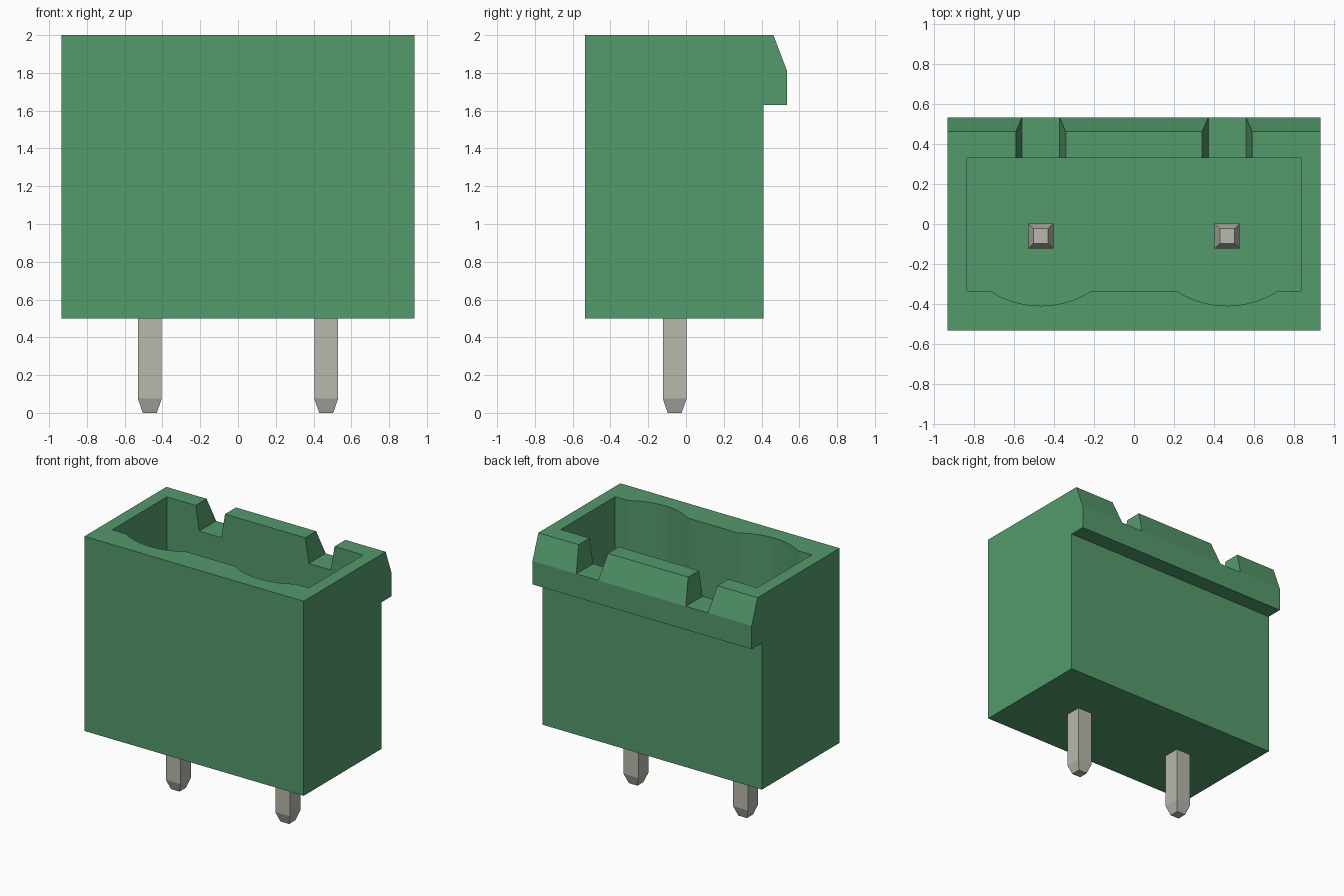
import bpy, bmesh, math
from mathutils import Vector

if "Cube" in bpy.data.objects:
    bpy.data.objects.remove(bpy.data.objects["Cube"], do_unlink=True)


def material(name, rgb):
    m = bpy.data.materials.new(name)
    m.use_nodes = True
    m.diffuse_color = (*rgb, 1)
    m.node_tree.nodes["Principled BSDF"].inputs["Base Color"].default_value = (*rgb, 1)
    return m


green = material("green plastic", (0.087, 0.328, 0.147))
tin = material("tinned metal", (0.479, 0.479, 0.423))


def finish(name, bm, mat):
    bmesh.ops.recalc_face_normals(bm, faces=bm.faces)
    mesh = bpy.data.meshes.new(name)
    bm.to_mesh(mesh)
    bm.free()
    mesh.materials.append(mat)
    ob = bpy.data.objects.new(name, mesh)
    bpy.context.collection.objects.link(ob)
    return ob


def prism(name, points, direction, mat):
    """Extrude a closed outline along a direction."""
    bm = bmesh.new()
    face = bm.faces.new([bm.verts.new(p) for p in points])
    ext = bmesh.ops.extrude_face_region(bm, geom=[face])
    moved = [g for g in ext["geom"] if isinstance(g, bmesh.types.BMVert)]
    bmesh.ops.translate(bm, verts=moved, vec=Vector(direction))
    return finish(name, bm, mat)


def cut(target, cutter):
    mod = target.modifiers.new("cut " + cutter.name, "BOOLEAN")
    mod.operation = "DIFFERENCE"
    mod.solver = "EXACT"
    mod.object = cutter
    cutter.hide_render = True
    cutter.hide_set(True)


HALF_W, PITCH = 0.935, 0.467
BASE, TOP, FLOOR = 0.5, 2.0, 0.86

# Housing: side profile with the latching lip at the back
profile = [(-0.535, BASE), (0.41, BASE), (0.41, 1.63), (0.535, 1.63),
           (0.535, 1.81), (0.463, TOP), (-0.535, TOP)]
housing = prism("housing", [(-HALF_W, y, z) for y, z in profile], (2 * HALF_W, 0, 0), green)

# Socket: rectangle whose front wall bulges around each pin
front, half_chord, bulge = -0.335, 0.255, 0.075
radius = (half_chord ** 2 + bulge ** 2) / (2 * bulge)
sweep = math.asin(half_chord / radius)
outline = [(0.838, 0.33), (-0.838, 0.33), (-0.838, front)]
for cx in (-PITCH, PITCH):
    for i in range(17):
        a = sweep * (i / 8 - 1)
        outline.append((cx + radius * math.sin(a),
                        front - bulge + radius * (1 - math.cos(a))))
outline.append((0.838, front))
socket = prism("socket_cutter", [(x, y, FLOOR) for x, y in outline], (0, 0, 1.5), green)
cut(housing, socket)

# Tapered notches through the back wall
for side, cx in (("right", -PITCH), ("left", PITCH)):
    low, high, rise = 0.094, 0.125, 0.19
    over = high + (high - low) / rise * 0.1
    shape = [(-low, 1.81), (low, 1.81), (over, TOP + 0.1), (-over, TOP + 0.1)]
    notch = prism(side + "_notch_cutter", [(cx + x, 0.2, z) for x, z in shape],
                  (0, 0.5, 0), green)
    cut(housing, notch)

# Square pins with chamfered tips at both ends
for side, cx in (("right", -PITCH), ("left", PITCH)):
    bm = bmesh.new()
    rings = []
    for z, r in ((0, 0.037), (0.075, 0.063), (1.625, 0.063), (1.7, 0.037)):
        rings.append([bm.verts.new((cx + sx * r, -0.06 + sy * r, z))
                      for sx, sy in ((-1, -1), (1, -1), (1, 1), (-1, 1))])
    for a, b in zip(rings, rings[1:]):
        for i in range(4):
            j = (i + 1) % 4
            bm.faces.new((a[i], a[j], b[j], b[i]))
    bm.faces.new(rings[0])
    bm.faces.new(rings[-1])
    finish(side + "_pin", bm, tin)

# Apply the cuts and remove the cutters, then smooth the curved socket wall
bpy.context.view_layer.update()
graph = bpy.context.evaluated_depsgraph_get()
mesh = bpy.data.meshes.new_from_object(housing.evaluated_get(graph))
cutters = [m.object for m in housing.modifiers]
housing.modifiers.clear()
housing.data = mesh
for c in cutters:
    bpy.data.objects.remove(c, do_unlink=True)
bpy.ops.object.select_all(action="DESELECT")
housing.select_set(True)
bpy.context.view_layer.objects.active = housing
bpy.ops.object.shade_smooth_by_angle(angle=math.radians(15))
